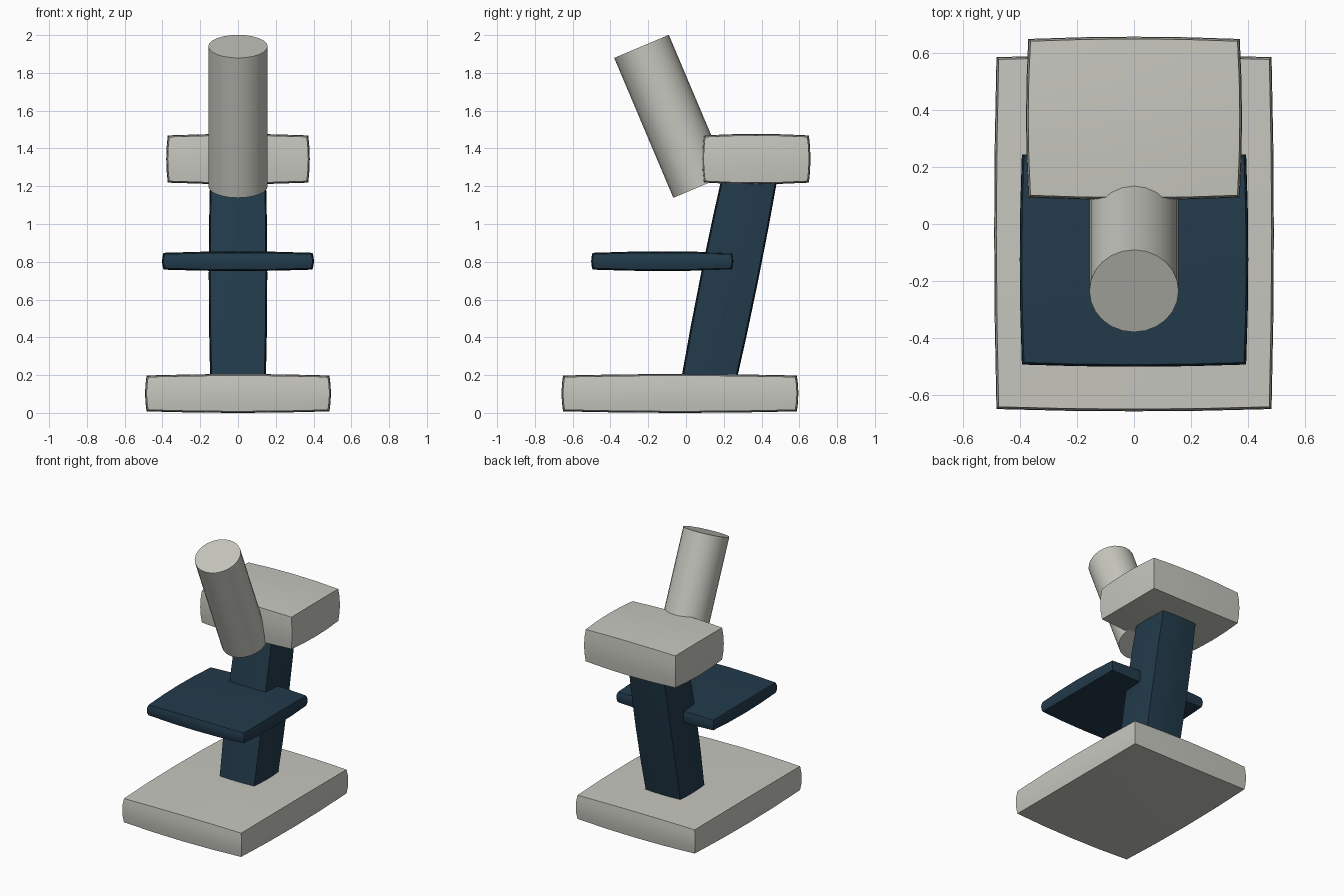
import bpy, bmesh, math
from mathutils import Matrix

if "Cube" in bpy.data.objects:
    bpy.data.objects.remove(bpy.data.objects["Cube"])


def material(name, rgb):
    m = bpy.data.materials.new(name)
    m.diffuse_color = (*rgb, 1)
    m.use_nodes = True
    m.node_tree.nodes["Principled BSDF"].inputs["Base Color"].default_value = m.diffuse_color
    return m


grey = material("warm light grey", (0.57, 0.57, 0.52))
navy = material("dark navy", (0.016, 0.043, 0.070))


def finish(name, bm, mat, centre, tilt):
    me = bpy.data.meshes.new(name)
    bm.transform(Matrix.Translation(centre) @ Matrix.Rotation(tilt, 4, 'X'))
    bmesh.ops.recalc_face_normals(bm, faces=bm.faces)
    bm.to_mesh(me)
    bm.free()
    me.materials.append(mat)
    me.shade_smooth()
    me.set_sharp_from_angle(angle=math.radians(30))
    ob = bpy.data.objects.new(name, me)
    bpy.context.collection.objects.link(ob)
    return ob


def pillow_box(name, centre, half, mat, tilt=0.0, bulge=0.016):
    """Box with every face and edge bowed gently outwards."""
    bm = bmesh.new()
    bmesh.ops.create_cube(bm, size=2)
    bmesh.ops.subdivide_edges(bm, edges=bm.edges[:], cuts=3, use_grid_fill=True)
    for v in bm.verts:
        u = v.co.copy()
        for i in range(3):
            a, b = u[(i + 1) % 3], u[(i + 2) % 3]
            v.co[i] = u[i] * (half[i] + bulge * (2 - a * a - b * b) / 2)
    return finish(name, bm, mat, centre, tilt)


# foot, tilted arm, specimen stage and head
pillow_box("base", (0, -0.032, 0.103), (0.476, 0.611, 0.087), grey)
pillow_box("arm", (0, 0.232, 0.725), (0.139, 0.136, 0.58), navy, tilt=-0.2)
pillow_box("stage", (0, -0.125, 0.803), (0.387, 0.362, 0.037), navy, bulge=0.015)
pillow_box("head", (0, 0.372, 1.344), (0.364, 0.271, 0.117), grey)

# eyepiece tube leaning towards the front
bm = bmesh.new()
bmesh.ops.create_cone(bm, cap_ends=True, segments=24, radius1=0.157,
                      radius2=0.157, depth=0.804)
finish("eyepiece_tube", bm, grey, (0, -0.079, 1.570), 0.4)
